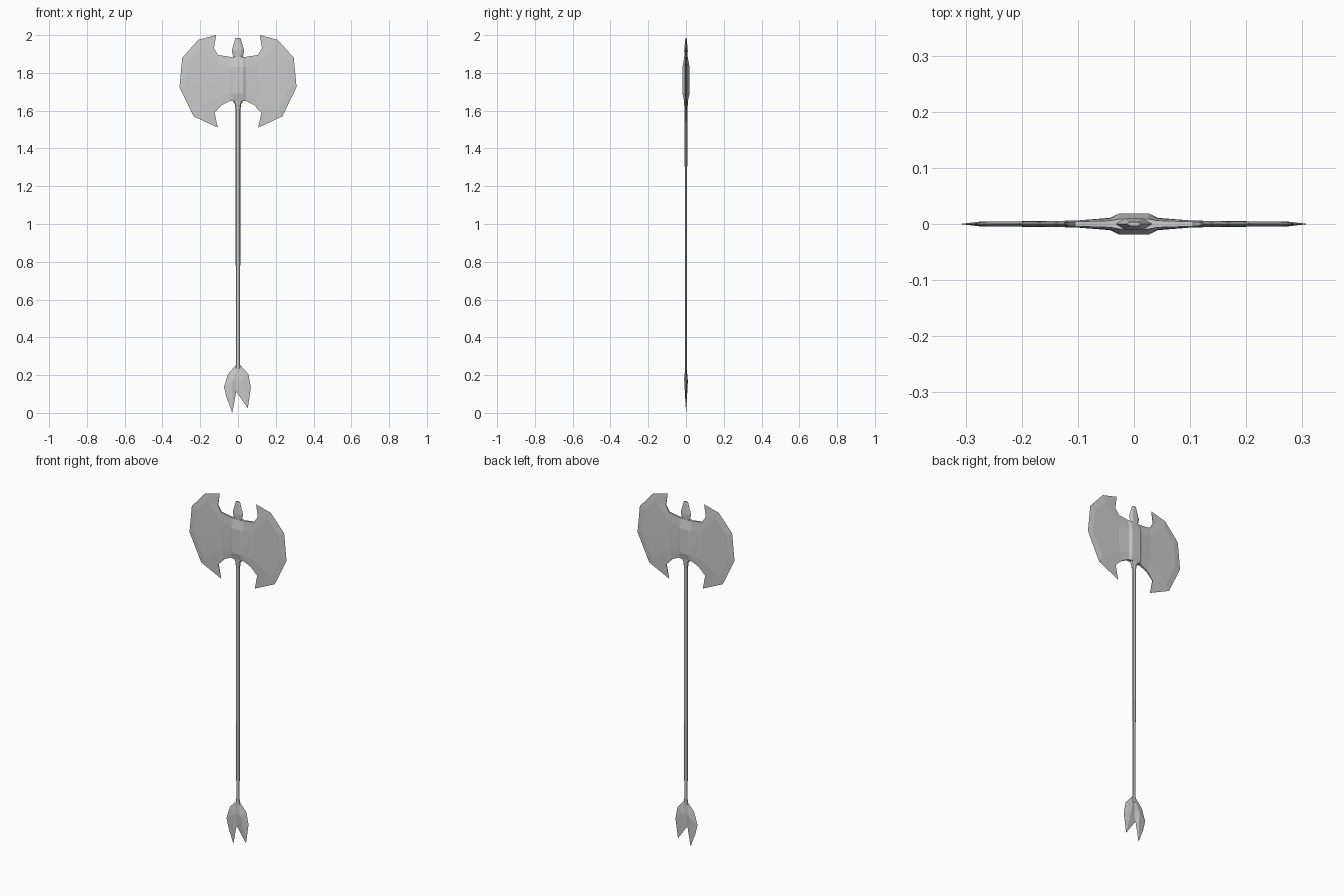
import bpy, bmesh, math

if "Cube" in bpy.data.objects:
    bpy.data.objects.remove(bpy.data.objects["Cube"])


def finish(name, bm):
    bmesh.ops.remove_doubles(bm, verts=bm.verts, dist=0.0002)
    bmesh.ops.recalc_face_normals(bm, faces=bm.faces)
    me = bpy.data.meshes.new(name)
    bm.to_mesh(me)
    bm.free()
    ob = bpy.data.objects.new(name, me)
    bpy.context.collection.objects.link(ob)
    return ob


def loft(name, rings, sides):
    """Elliptical rings (z, half width x, half depth y) skinned along z."""
    bm = bmesh.new()
    loops = []
    for z, rx, ry in rings:
        loops.append([bm.verts.new((rx * math.cos(a), ry * math.sin(a), z))
                      for a in (2 * math.pi * i / sides for i in range(sides))])
    for a, b in zip(loops, loops[1:]):
        for i in range(sides):
            j = (i + 1) % sides
            bm.faces.new((a[i], a[j], b[j], b[i]))
    bm.faces.new(loops[0])
    bm.faces.new(loops[-1])
    return finish(name, bm)


# Double blade: rows run from the hub centre out to the cutting edge, mirrored
hub_z = (1.885, 1.83, 1.78, 1.74, 1.69, 1.652)
hub_t = (.009, .019, .019, .019, .019, .010)
rows = [
    [(0, z, t) for z, t in zip(hub_z, hub_t)],
    [(.026, z, t) for z, t in zip(hub_z, hub_t)],
    [(.042, z, t) for z, t in zip(hub_z, (.006, .010, .011, .011, .010, .007))],
    [(.105, 1.895, .004), (.105, 1.85, .006), (.105, 1.80, .006),
     (.105, 1.74, .006), (.10, 1.68, .006), (.085, 1.63, .004)],
    [(.127, 1.93, .002), (.195, 1.935, .004), (.263, 1.865, .004),
     (.277, 1.73, .004), (.215, 1.605, .004), (.124, 1.59, .002)],
    [(.116, 2.0, 0), (.21, 1.975, 0), (.295, 1.88, 0),
     (.31, 1.725, 0), (.235, 1.57, 0), (.107, 1.51, 0)],
]
bm = bmesh.new()
front, back = ([[bm.verts.new((x, s * t, z)) for x, z, t in r] for r in rows]
               for s in (-1, 1))
for i in range(len(rows) - 1):
    for side in (front, back):
        for j in range(5):
            bm.faces.new((side[i][j], side[i + 1][j],
                          side[i + 1][j + 1], side[i][j + 1]))
    for j in (0, 5):
        bm.faces.new((front[i][j], front[i + 1][j], back[i + 1][j], back[i][j]))
blade = finish("double_blade", bm)
mirror = blade.modifiers.new("mirror", 'MIRROR')
mirror.use_axis[0] = True

# Shaft with flared collar under the blades
loft("shaft", [(.22, .014, .006), (.27, .011, .005), (.83, .012, .006),
               (1.60, .012, .007), (1.635, .017, .010), (1.665, .035, .012)], 8)

# Faceted spike on top
loft("top_spike", [(1.87, .022, .009), (1.918, .033, .011), (1.985, .013, .004)], 6)


# Pommel: two overlapping leaves with a raised middle ridge
def leaf(name, outline, ridge, y):
    bm = bmesh.new()
    rim = [bm.verts.new((x, y, z)) for x, z in outline]
    n = len(rim)
    for s in (-1, 1):
        mid = bm.verts.new((ridge[0], y + s * .009, ridge[1]))
        for i in range(n):
            bm.faces.new((rim[i], rim[(i + 1) % n], mid))
    return finish(name, bm)


leaf("right_leaf", [(-.008, .262), (.010, .255), (.055, .205), (.068, .135),
                    (.052, .025), (-.008, .11), (-.026, .185)], (.020, .18), -.001)
leaf("left_leaf", [(.008, .262), (-.012, .252), (-.053, .205), (-.074, .138),
                   (-.062, .085), (-.030, .0), (-.008, .12), (.012, .19)],
     (-.028, .17), .001)
